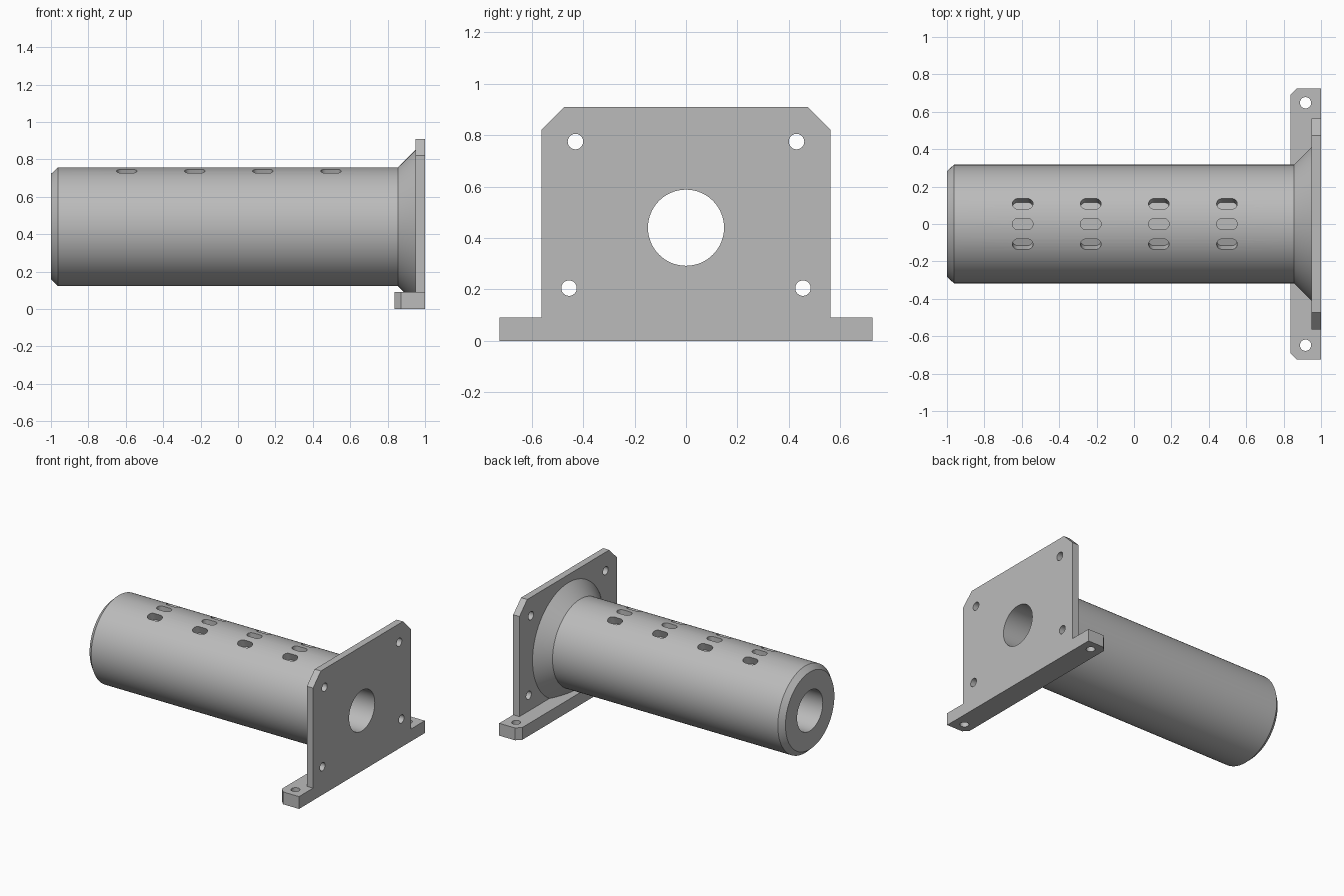
import bpy, bmesh, math
from mathutils import Matrix, Vector

cube = bpy.data.objects.get("Cube")
if cube:
    bpy.data.objects.remove(cube, do_unlink=True)

AXIS_Z = 0.44
TUBE_R = 0.317
BORE_R = 0.148

grey = bpy.data.materials.new("plain grey")
grey.use_nodes = True
grey.diffuse_color = (0.5, 0.5, 0.5, 1)
grey.node_tree.nodes["Principled BSDF"].inputs["Base Color"].default_value = (0.5, 0.5, 0.5, 1)


def make_object(name, bm):
    bmesh.ops.recalc_face_normals(bm, faces=bm.faces)
    mesh = bpy.data.meshes.new(name)
    bm.to_mesh(mesh)
    bm.free()
    obj = bpy.data.objects.new(name, mesh)
    bpy.context.collection.objects.link(obj)
    mesh.materials.append(grey)
    return obj


def add_prism(bm, points, direction):
    """Extrude a closed outline along a direction."""
    face = bm.faces.new([bm.verts.new(p) for p in points])
    ext = bmesh.ops.extrude_face_region(bm, geom=[face])["geom"]
    moved = [g for g in ext if isinstance(g, bmesh.types.BMVert)]
    bmesh.ops.translate(bm, verts=moved, vec=direction)
    bmesh.ops.recalc_face_normals(bm, faces=bm.faces)


def add_drill(bm, center, radius, axis, length=0.4, sides=40):
    rot = Matrix.Rotation(math.pi / 2, 4, "Y") if axis == "X" else Matrix()
    bmesh.ops.create_cone(bm, cap_ends=True, segments=sides, radius1=radius, radius2=radius,
                          depth=length, matrix=Matrix.Translation(center) @ rot)


def cut(obj, bm):
    """Subtract the cutter mesh, bake the result and drop the cutter."""
    cutter = make_object("cutter", bm)
    cutter.hide_render = True
    mod = obj.modifiers.new("cut", "BOOLEAN")
    mod.operation, mod.solver, mod.object = "DIFFERENCE", "EXACT", cutter
    bpy.context.view_layer.objects.active = obj
    bpy.ops.object.modifier_apply(modifier=mod.name)
    bpy.data.objects.remove(cutter, do_unlink=True)


def smooth(obj):
    bpy.ops.object.select_all(action="DESELECT")
    obj.select_set(True)
    bpy.context.view_layer.objects.active = obj
    bpy.ops.object.shade_smooth_by_angle(angle=math.radians(25))


# Bored tube with chamfered end and flared collar, turned about the x axis
profile = [(-1, BORE_R), (-1, 0.282), (-0.963, TUBE_R), (0.855, TUBE_R),
           (0.95, 0.412), (0.95, BORE_R)]
bm = bmesh.new()
ring = [bm.verts.new((x, 0, AXIS_Z + r)) for x, r in profile]
edges = [bm.edges.new((ring[i - 1], ring[i])) for i in range(len(ring))]
bmesh.ops.spin(bm, geom=ring + edges, cent=(0, 0, AXIS_Z), axis=(1, 0, 0),
               angle=math.tau, steps=96, use_duplicate=False)
bmesh.ops.remove_doubles(bm, verts=bm.verts, dist=1e-4)
tube = make_object("tube", bm)

# Three rows of shallow rounded slots, spread about the tube axis
bm = bmesh.new()
arc = [math.radians(a) for a in range(-90, 91, 15)]
half, rad, depth = 0.025, 0.03, 0.06
outline = [(half + rad * math.cos(a), rad * math.sin(a)) for a in arc]
outline += [(-x, -y) for x, y in outline]
for tilt in (-20, 0, 20):
    turn = Matrix.Rotation(math.radians(tilt), 3, "X")
    for i in range(4):
        offset = Vector((-0.595 + i * 0.364, 0, AXIS_Z))
        points = [offset + turn @ Vector((x, y, TUBE_R - depth)) for x, y in outline]
        add_prism(bm, points, turn @ Vector((0, 0, 0.12)))
cut(tube, bm)
smooth(tube)

# Upright mounting plate with clipped top corners
bm = bmesh.new()
side = [(0.563, 0.09), (0.563, 0.82), (0.473, 0.91)]
rim = side + [(-y, z) for y, z in reversed(side)]
add_prism(bm, [(0.95, y, z) for y, z in rim], (0.05, 0, 0))
plate = make_object("mounting_plate", bm)

bm = bmesh.new()
add_drill(bm, (1, 0, AXIS_Z), BORE_R, "X", sides=96)
for s in (-1, 1):
    add_drill(bm, (1, s * 0.43, 0.775), 0.03, "X")
    add_drill(bm, (1, s * 0.455, 0.205), 0.03, "X")
cut(plate, bm)
smooth(plate)

# Foot bar with clipped rear corners and a bolt hole at each end
bm = bmesh.new()
end = [(1, 0.725), (0.872, 0.725), (0.837, 0.69)]
rim = end + [(x, -y) for x, y in reversed(end)]
add_prism(bm, [(x, y, 0) for x, y in rim], (0, 0, 0.09))
foot = make_object("foot_bar", bm)

bm = bmesh.new()
for s in (-1, 1):
    add_drill(bm, (0.917, s * 0.648, 0.05), 0.03, "Z")
cut(foot, bm)
smooth(foot)
